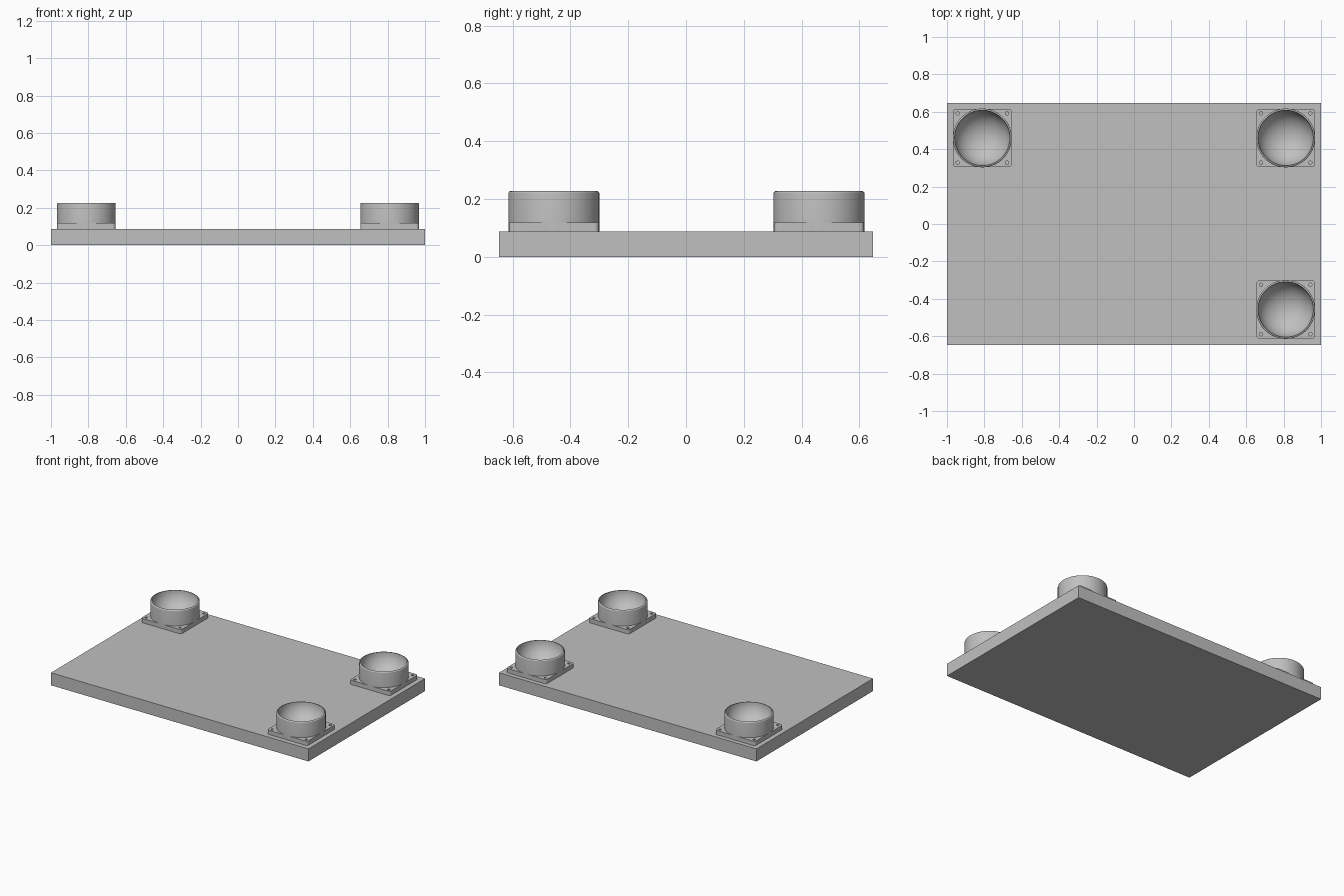
import bpy
import bmesh
import math
from mathutils import Matrix, Vector

default = bpy.data.objects.get("Cube")
if default:
    bpy.data.objects.remove(default, do_unlink=True)

PLATE = (2.0, 1.294, 0.088)
TOP = PLATE[2]
FLANGE, FLANGE_H = 0.312, 0.03
CUP_R, CUP_H, BOWL_R, BOWL_DEPTH = 0.157, 0.139, 0.148, 0.132
HOLE_R, HOLE_OFFSET, BORE_R = 0.009, 0.132, 0.13
CORNERS = {"back_right": (-0.811, 0.46), "back_left": (0.811, 0.46),
           "front_left": (0.811, -0.457)}

grey = bpy.data.materials.new("plain grey")
grey.use_nodes = True
grey.diffuse_color = (0.527, 0.527, 0.527, 1)
grey.node_tree.nodes["Principled BSDF"].inputs["Base Color"].default_value = grey.diffuse_color


def to_mesh(bm, name):
    bmesh.ops.recalc_face_normals(bm, faces=bm.faces)
    mesh = bpy.data.meshes.new(name)
    bm.to_mesh(mesh)
    bm.free()
    mesh.materials.append(grey)
    return mesh


def place(mesh, name, location=(0, 0, 0)):
    obj = bpy.data.objects.new(name, mesh)
    obj.location = location
    bpy.context.collection.objects.link(obj)
    return obj


def box(size):
    """Box standing on z = 0."""
    bm = bmesh.new()
    bmesh.ops.create_cube(bm, size=1, matrix=Matrix.Translation((0, 0, size[2] / 2))
                          @ Matrix.Diagonal((*size, 1)))
    return bm


def flange_mesh():
    """Square flange with rounded corners, four screw holes and a central bore."""
    bm = box((FLANGE, FLANGE, FLANGE_H))
    upright = [e for e in bm.edges if abs(e.verts[0].co.z - e.verts[1].co.z) > FLANGE_H / 2]
    bmesh.ops.bevel(bm, geom=upright, offset=0.016, segments=5, profile=0.5, affect='EDGES')
    flange = place(to_mesh(bm, "flange"), "flange_blank")

    cut = bmesh.new()
    bores = [(x, y, HOLE_R, 16) for x in (-HOLE_OFFSET, HOLE_OFFSET)
             for y in (-HOLE_OFFSET, HOLE_OFFSET)] + [(0, 0, BORE_R, 64)]
    for x, y, r, sides in bores:
        bmesh.ops.create_cone(cut, cap_ends=True, segments=sides, radius1=r, radius2=r,
                              depth=0.2, matrix=Matrix.Translation((x, y, 0)))
    cutter = place(to_mesh(cut, "hole_cutter"), "hole_cutter")
    cutter.hide_render = True

    mod = flange.modifiers.new("holes", 'BOOLEAN')
    mod.operation = 'DIFFERENCE'
    mod.solver = 'EXACT'
    mod.object = cutter
    graph = bpy.context.evaluated_depsgraph_get()
    mesh = bpy.data.meshes.new_from_object(flange.evaluated_get(graph))
    for helper in (flange, cutter):
        bpy.data.objects.remove(helper, do_unlink=True)
    return mesh


def cup_mesh():
    """Turned cup: straight wall, rounded rim and a round bowl inside."""
    quarter = math.pi / 2
    edge = 0.007
    profile = [(0, 0), (CUP_R, 0)]
    for i in range(6):
        a = quarter * i / 5
        profile.append((CUP_R - edge + edge * math.cos(a), CUP_H - edge + edge * math.sin(a)))
    for i in range(17):
        a = quarter * i / 16
        profile.append((BOWL_R * math.cos(a), CUP_H - BOWL_DEPTH * math.sin(a)))
    profile[-1] = (0, CUP_H - BOWL_DEPTH)
    bm = bmesh.new()
    verts = [bm.verts.new((r, 0, z)) for r, z in profile]
    edges = [bm.edges.new(pair) for pair in zip(verts, verts[1:])]
    bmesh.ops.spin(bm, geom=verts + edges, cent=Vector(), axis=(0, 0, 1),
                   angle=math.tau, steps=64, use_merge=True)
    bmesh.ops.remove_doubles(bm, verts=bm.verts, dist=0.0001)
    return to_mesh(bm, "cup")


# Base plate
place(to_mesh(box(PLATE), "base_plate"), "base_plate")

# Sockets on three corners
flange_data, cup_data = flange_mesh(), cup_mesh()
smooth = []
for corner, (x, y) in CORNERS.items():
    smooth.append(place(flange_data, corner + "_flange", (x, y, TOP)))
    smooth.append(place(cup_data, corner + "_cup", (x, y, TOP)))

# Smooth round walls, keep edges sharp
bpy.ops.object.select_all(action='DESELECT')
for obj in smooth:
    obj.select_set(True)
bpy.context.view_layer.objects.active = smooth[0]
bpy.ops.object.shade_smooth_by_angle(angle=math.radians(35))
